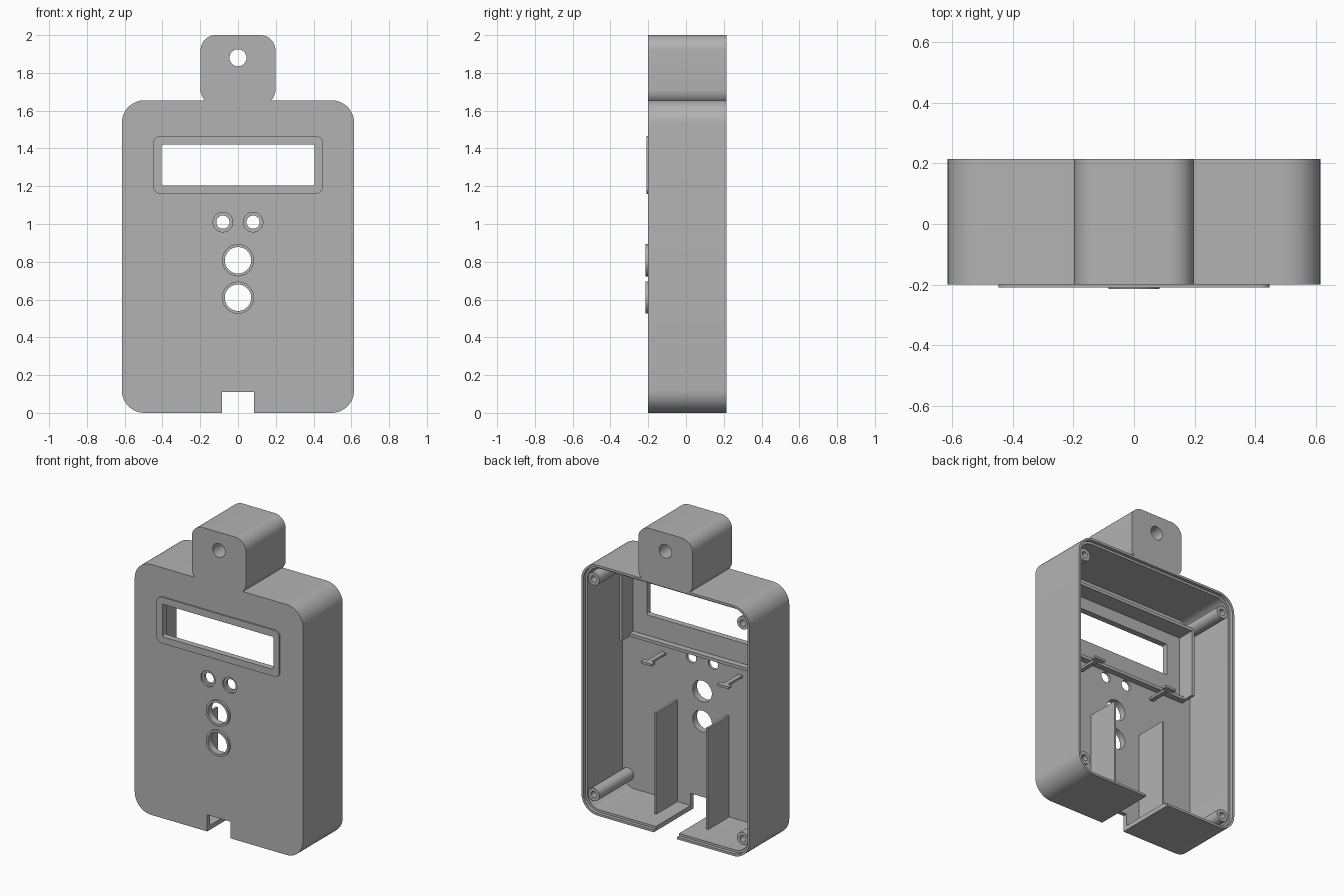
import bpy
from math import sin, cos, pi

cube = bpy.data.objects.get("Cube")
if cube:
    bpy.data.objects.remove(cube, do_unlink=True)

# Single grey plastic
plastic = bpy.data.materials.new("grey plastic")
grey = (0.45, 0.45, 0.45, 1)
plastic.diffuse_color = grey
plastic.use_nodes = True
for node in plastic.node_tree.nodes:
    if node.type == 'BSDF_PRINCIPLED':
        node.inputs["Base Color"].default_value = grey


def prism(name, outline, y0, y1):
    """Extrude an x-z outline from y0 to y1."""
    n = len(outline)
    verts = [(x, y, z) for y in (y0, y1) for x, z in outline]
    faces = [list(range(n)), list(range(2 * n - 1, n - 1, -1))]
    faces += [(i, i + n, (i + 1) % n + n, (i + 1) % n) for i in range(n)]
    mesh = bpy.data.meshes.new(name)
    mesh.from_pydata(verts, [], faces)
    mesh.materials.append(plastic)
    obj = bpy.data.objects.new(name, mesh)
    bpy.context.scene.collection.objects.link(obj)
    return obj


def arc(cx, cz, r, start, sweep, steps):
    return [(cx + r * cos(start + sweep * i / steps),
             cz + r * sin(start + sweep * i / steps)) for i in range(steps + 1)]


def rounded(name, x0, x1, z0, z1, y0, y1, r):
    corners = [(x1 - r, z1 - r), (x0 + r, z1 - r), (x0 + r, z0 + r), (x1 - r, z0 + r)]
    outline = []
    for i, (cx, cz) in enumerate(corners):
        outline += arc(cx, cz, r, i * pi / 2, pi / 2, 12)
    return prism(name, outline, y0, y1)


def box(name, x0, x1, z0, z1, y0, y1):
    return prism(name, [(x0, z0), (x1, z0), (x1, z1), (x0, z1)], y0, y1)


def rod(name, x, z, r, y0, y1):
    return prism(name, arc(x, z, r, 0, 2 * pi, 48)[:-1], y0, y1)


def combine(target, other, operation):
    mod = target.modifiers.new("combine", 'BOOLEAN')
    mod.operation, mod.solver, mod.object = operation, 'EXACT', other
    bpy.context.view_layer.objects.active = target
    bpy.ops.object.modifier_apply(modifier=mod.name)
    bpy.data.objects.remove(other, do_unlink=True)


def cut(target, other):
    combine(target, other, 'DIFFERENCE')


def join(target, other):
    combine(target, other, 'UNION')


FRONT, BACK, INNER = -0.2, 0.215, -0.17
W, H, WALL = 0.615, 1.655, 0.03

# Case shell: hollow, open at the back, with a stepped rim
case = rounded("case", -W, W, 0, H, FRONT, BACK, 0.12)
join(case, rounded("hanging_tab", -0.198, 0.198, 1.63, 2, FRONT, BACK, 0.08))
cut(case, rounded("cavity", -W + WALL, W - WALL, WALL, H - WALL, INNER, 0.4, 0.09))
lip = WALL / 2
cut(case, rounded("rim_step", -W + lip, W - lip, lip, H - lip, BACK - 0.022, 0.4, 0.105))
cut(case, rod("tab_hole", 0, 1.88, 0.045, -0.5, 0.5))

# Raised display bezel and button collars
join(case, rounded("bezel", -0.448, 0.448, 1.16, 1.465, -0.21, -0.185, 0.035))
buttons = (0.808, 0.61)
for z in buttons:
    join(case, rod("collar", 0, z, 0.085, -0.215, -0.185))

# Openings in the front and the cable notch through the floor
cut(case, rounded("window", -0.405, 0.405, 1.205, 1.42, -0.5, 0, 0.008))
for z in buttons:
    cut(case, rod("button_hole", 0, z, 0.07, -0.5, 0))
for x in (-0.08, 0.08):
    cut(case, rod("light_recess", x, 1.01, 0.052, -0.5, FRONT + 0.012))
    cut(case, rod("light_hole", x, 1.01, 0.035, -0.5, 0))
cut(case, box("cable_notch", -0.085, 0.085, -0.1, 0.11, -0.5, 0.5))

# Screw posts in the four corners
posts = []
for x in (-0.545, 0.545):
    for z in (0.115, 1.54):
        post = rod("screw_post", x, z, 0.042, INNER - 0.01, 0.185)
        cut(post, rod("screw_hole", x, z, 0.02, 0.03, 0.4))
        posts.append(post)

# Walls that hold the display
for s in (-1, 1):
    a, b = sorted((s * 0.505, s * 0.525))
    box("display_side_wall", a, b, 1.05, 1.52, INNER - 0.005, -0.055)
box("display_top_wall", -0.505, 0.505, 1.5, 1.52, INNER - 0.005, -0.055)
box("display_bottom_wall", -0.505, 0.505, 1.05, 1.07, INNER - 0.005, -0.13)

# Circuit board clips and battery partitions
for s in (-1, 1):
    x = s * 0.28
    box("clip_stem", x - 0.015, x + 0.015, 0.977, 0.992, INNER - 0.005, -0.02)
    box("clip_head", x - 0.04, x + 0.04, 0.977, 0.992, -0.02, 0.015)
    box("battery_partition", s * 0.19 - 0.007, s * 0.19 + 0.007, 0.02, 0.7, INNER - 0.005, 0.05)

# Smooth the rounded parts, keeping edges sharp
bpy.ops.object.select_all(action='DESELECT')
for obj in [case] + posts:
    obj.select_set(True)
bpy.context.view_layer.objects.active = case
bpy.ops.object.shade_smooth_by_angle(angle=pi / 6)
